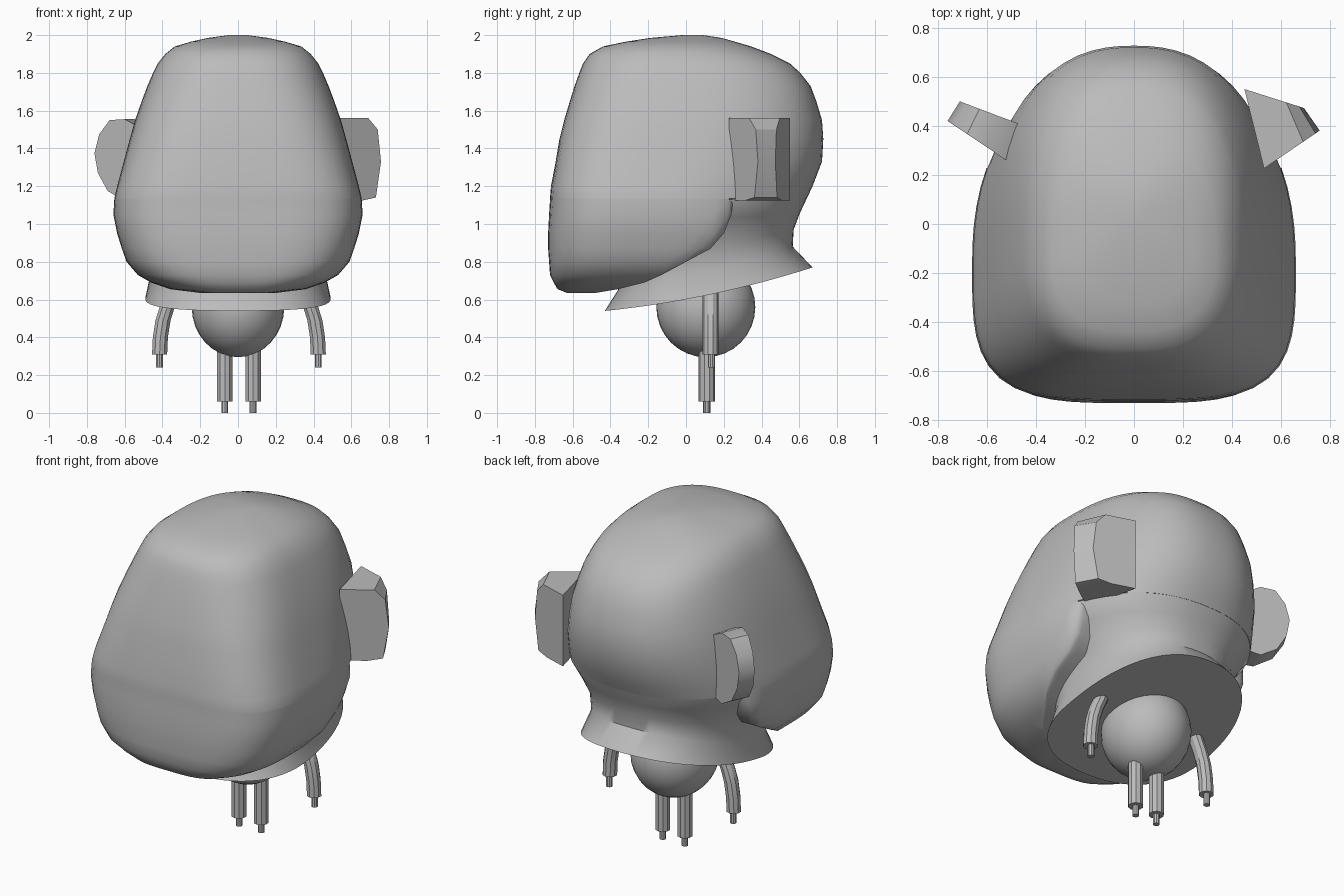
import bpy, bmesh
from math import cos, sin, pi, radians

cube = bpy.data.objects.get("Cube")
if cube:
    bpy.data.objects.remove(cube)

grey = bpy.data.materials.new("plain_grey")
grey.use_nodes = True
grey.diffuse_color = (0.5, 0.5, 0.5, 1)
grey.node_tree.nodes["Principled BSDF"].inputs["Base Color"].default_value = (0.5, 0.5, 0.5, 1)


def finish(name, bm, angle):
    bmesh.ops.recalc_face_normals(bm, faces=bm.faces)
    mesh = bpy.data.meshes.new(name)
    bm.to_mesh(mesh)
    bm.free()
    mesh.materials.append(grey)
    obj = bpy.data.objects.new(name, mesh)
    bpy.context.collection.objects.link(obj)
    bpy.ops.object.select_all(action='DESELECT')
    bpy.context.view_layer.objects.active = obj
    obj.select_set(True)
    bpy.ops.object.shade_smooth_by_angle(angle=radians(angle))


def loft(name, rings, angle=40):
    """Skin a stack of equal-length rings and cap both ends."""
    bm = bmesh.new()
    loops = [[bm.verts.new(p) for p in ring] for ring in rings]
    n = len(loops[0])
    for low, high in zip(loops, loops[1:]):
        for i in range(n):
            j = (i + 1) % n
            bm.faces.new((low[i], low[j], high[j], high[i]))
    bm.faces.new(loops[0])
    bm.faces.new(loops[-1])
    finish(name, bm, angle)


def outline(width, front, back, front_power=3.7, back_power=2.3, count=64):
    """Squarish front half joined to a rounder back half."""
    mid = front + (back - front) * 0.41
    pts = []
    for i in range(count):
        a = 2 * pi * i / count
        c, s = cos(a), sin(a)
        power = back_power if s > 0 else front_power
        depth = back - mid if s > 0 else mid - front
        r = (abs(c) ** power + abs(s) ** power) ** (-1 / power)
        pts.append((width * r * c, mid + depth * r * s))
    return pts


# Head: the jaw rings are cut off behind by the jaw line
jaw = [  # z, half width, front y, jaw y
    (0.635, 0.20, -0.63, -0.48), (0.655, 0.36, -0.68, -0.36),
    (0.69, 0.46, -0.70, -0.22), (0.73, 0.53, -0.72, -0.13),
    (0.80, 0.59, -0.725, 0.0), (0.87, 0.615, -0.73, 0.13),
    (0.95, 0.64, -0.73, 0.20), (1.05, 0.66, -0.725, 0.24),
    (1.13, 0.655, -0.72, 0.25)]
skull = [  # z, half width, front y, back y
    (1.135, 0.655, -0.72, 0.64), (1.20, 0.64, -0.715, 0.67),
    (1.33, 0.605, -0.69, 0.72), (1.45, 0.573, -0.67, 0.727),
    (1.55, 0.545, -0.645, 0.72), (1.65, 0.51, -0.615, 0.69),
    (1.73, 0.48, -0.59, 0.66), (1.80, 0.45, -0.565, 0.605),
    (1.85, 0.425, -0.545, 0.55), (1.90, 0.385, -0.51, 0.45),
    (1.94, 0.335, -0.44, 0.345), (1.965, 0.25, -0.32, 0.26),
    (1.985, 0.16, -0.19, 0.19), (2.0, 0.05, -0.02, 0.09)]
rings = [[(x, min(y, cut), z) for x, y in outline(w, f, 0.64)] for z, w, f, cut in jaw]
for z, w, f, b in skull:
    rise = max(0, z - 1.25)
    rings.append([(x, y, z) for x, y in outline(w, f, b, 3.7 - 1.7 * rise, 2.3 + 0.4 * rise)])
loft("head", rings, 45)

# Neck: tilted rings flaring out to a gently sagging collar
neck = [  # front z, back z, half width, front y, back y, sag
    (0.54, 0.77, 0.49, -0.43, 0.67, 0.12), (0.65, 0.88, 0.465, -0.36, 0.565, 0.1),
    (0.82, 0.97, 0.475, -0.36, 0.57, 0.05), (1.0, 1.05, 0.56, -0.5, 0.60, 0),
    (1.13, 1.13, 0.65, -0.7, 0.637, 0), (1.25, 1.25, 0.61, -0.65, 0.675, 0)]
rings = []
for i, (zf, zb, w, f, b, sag) in enumerate(neck):
    ring = []
    for x, y in outline(w, f, b, 2.3 if i < 4 else 3.5):
        t = (y - f) / (b - f)
        ring.append((x, y, zf + (zb - zf) * t - sag * t * (1 - t)))
    rings.append(ring)
loft("neck", rings, 45)

# Ears: a rounded plate on the right, a chunky block on the left
plate = [(-0.5, 1.50), (-0.60, 1.555), (-0.68, 1.55), (-0.735, 1.475), (-0.76, 1.375),
         (-0.742, 1.27), (-0.69, 1.175), (-0.60, 1.12), (-0.5, 1.14)]
front = [(x, 0.42 - (x + 0.76) * 0.67, z) for x, z in plate]
back = [(x + 0.05, 0.50 - (x + 0.76) * 0.38, z) for x, z in plate]
loft("right_ear", [front, back], 40)

block = [(0.53, 1.56), (0.69, 1.56), (0.74, 1.50), (0.757, 1.33), (0.73, 1.14), (0.66, 1.125), (0.53, 1.125)]
front = [(x, 0.24 + (x - 0.55) * 0.68, z) for x, z in block]
back = [(0.45 + (x - 0.53) * 1.07, 0.55 - (x - 0.53) * 0.34, z) for x, z in block]
loft("left_ear", [front, back], 15)

# Neck joint ball
bm = bmesh.new()
bmesh.ops.create_uvsphere(bm, u_segments=32, v_segments=16, radius=1)
for v in bm.verts:
    v.co = (v.co.x * 0.245, v.co.y * 0.262 + 0.105, v.co.z * 0.265 + 0.56)
finish("neck_ball", bm, 60)


# Cables with thin plugs at their lower ends
def tube(name, path, radius, sides=10):
    rings = []
    for x, y, z in path:
        rings.append([(x + radius * cos(2 * pi * (i + 0.5) / sides),
                       y + radius * sin(2 * pi * (i + 0.5) / sides), z) for i in range(sides)])
    loft(name, rings, 30)


for side, x in (("right", -0.07), ("left", 0.08)):
    tube(side + "_inner_cable", [(x, 0.11, 0.06), (x, 0.11, 0.33)], 0.043)
    tube(side + "_inner_plug", [(x, 0.11, 0), (x, 0.11, 0.07)], 0.019)

for side, s, x in (("right", -1, 0.415), ("left", 1, 0.425)):
    bend = [(0, 0.31), (0.004, 0.40), (0.018, 0.49), (0.04, 0.56), (0.085, 0.66)]
    tube(side + "_outer_cable", [(s * (x - d), 0.13, z) for d, z in bend], 0.042)
    tube(side + "_outer_plug", [(s * x, 0.135, 0.24), (s * x, 0.135, 0.32)], 0.019)
